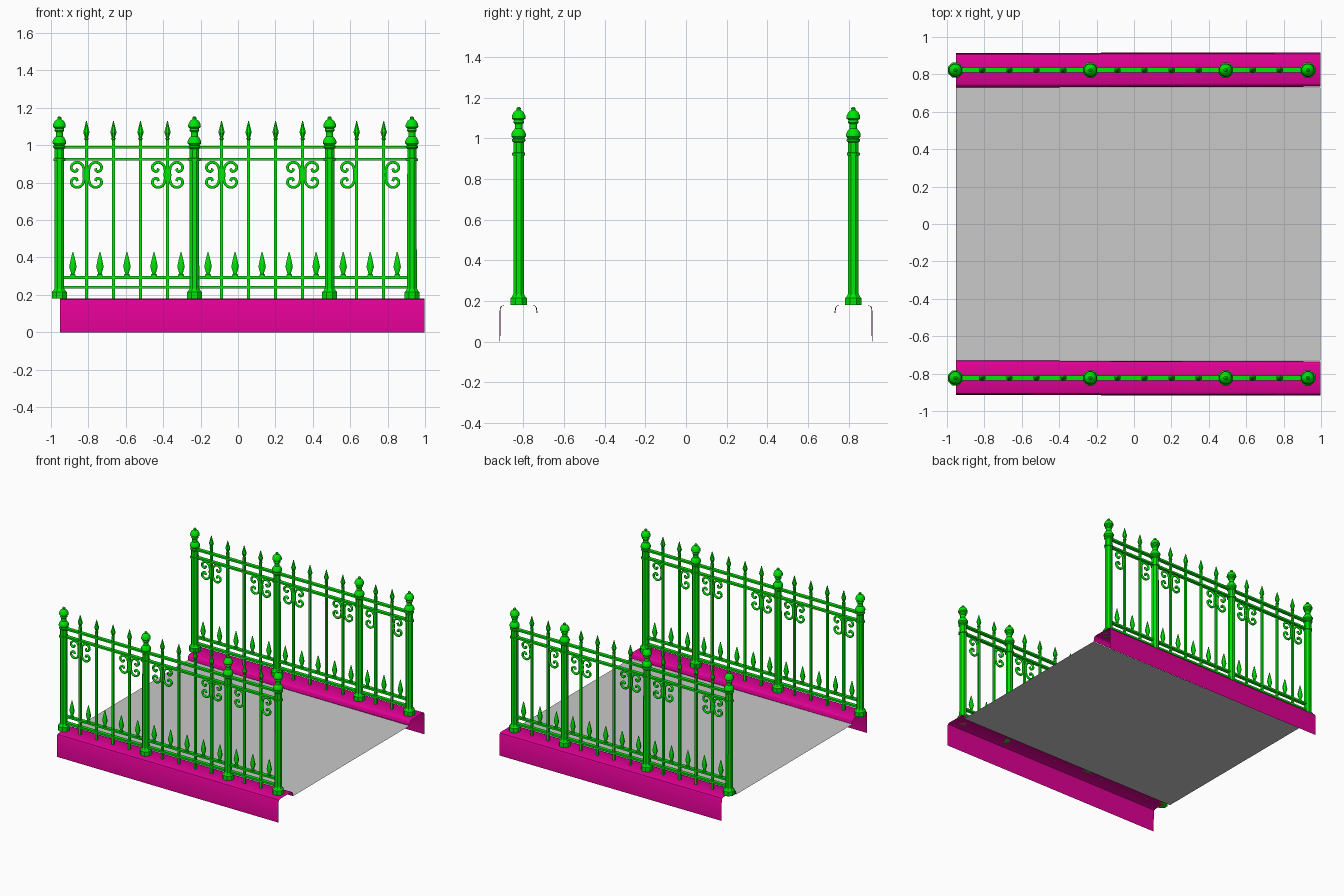
import bpy, bmesh
from math import cos, sin, tau, radians

cube = bpy.data.objects.get("Cube")
if cube:
    bpy.data.objects.remove(cube, do_unlink=True)

FENCE_Y = -0.823
LEFT, RIGHT = -0.953, 0.998
STEP = 0.1445
POSTS = [-0.955, -0.233, 0.49, 0.93]


def material(name, rgb):
    mat = bpy.data.materials.new(name)
    mat.use_nodes = True
    mat.diffuse_color = (*rgb, 1)
    mat.node_tree.nodes["Principled BSDF"].inputs["Base Color"].default_value = (*rgb, 1)
    return mat


green = material("fence green", (0.0, 0.8, 0.002))
magenta = material("curb magenta", (0.75, 0.0, 0.30))
grey = material("deck grey", (0.585, 0.585, 0.585))


def add_mirror(obj):
    mod = obj.modifiers.new("other side", 'MIRROR')
    mod.use_axis = (False, True, False)
    mod.use_mirror_merge = False


def finish(name, bm, mat, mirror=True, smooth=None):
    """Turn a bmesh into an object, mirrored to the other side of the deck."""
    mesh = bpy.data.meshes.new(name)
    bm.to_mesh(mesh)
    bm.free()
    mesh.materials.append(mat)
    obj = bpy.data.objects.new(name, mesh)
    bpy.context.collection.objects.link(obj)
    if smooth:
        bpy.ops.object.select_all(action='DESELECT')
        obj.select_set(True)
        bpy.context.view_layer.objects.active = obj
        bpy.ops.object.shade_smooth_by_angle(angle=radians(smooth))
    if mirror:
        add_mirror(obj)


def lathe(bm, x, profile, sides, flatten=1.0):
    """Closed turned shape with a flat side to the front; profile is (half width, z)."""
    grow = 1 / cos(tau / sides / 2)
    turns = [tau * (i + 0.5) / sides for i in range(sides)]
    rings = [[bm.verts.new((x + r * grow * cos(a), FENCE_Y + flatten * r * grow * sin(a), z))
              for a in turns] for r, z in profile]
    for a, b in zip(rings, rings[1:]):
        for i in range(sides):
            j = (i + 1) % sides
            bm.faces.new((a[i], a[j], b[j], b[i]))
    bm.faces.new(rings[0][::-1])
    bm.faces.new(rings[-1])


def box(bm, x0, x1, z0, z1, depth):
    made = bmesh.ops.create_cube(bm, size=1)["verts"]
    bmesh.ops.scale(bm, verts=made, vec=(x1 - x0, depth, z1 - z0))
    bmesh.ops.translate(bm, verts=made, vec=((x0 + x1) / 2, FENCE_Y, (z0 + z1) / 2))


# Deck sheet
bm = bmesh.new()
bm.faces.new([bm.verts.new((x, y, 0.14)) for x, y in
              ((LEFT, -0.73), (RIGHT, -0.73), (RIGHT, 0.73), (LEFT, 0.73))])
finish("deck", bm, grey, mirror=False)

# Folded curb sheet with rounded shoulders, slightly skewed along its length
bm = bmesh.new()
fold = [(-0.916, 0), (-0.914, 0.163), (-0.908, 0.175), (-0.896, 0.18),
        (-0.752, 0.18), (-0.741, 0.175), (-0.736, 0.165), (-0.732, 0.14)]
rows = [[bm.verts.new((x, y + skew, z)) for x, skew in ((LEFT, 0.002), (RIGHT, -0.002))]
        for y, z in fold]
for a, b in zip(rows, rows[1:]):
    bm.faces.new((a[0], a[1], b[1], b[0]))
finish("curb", bm, magenta, smooth=40)

# Post shafts with stepped foot and collars
bm = bmesh.new()
shaft = [(0.04, 0.18), (0.04, 0.215), (0.033, 0.222), (0.026, 0.235),
         (0.025, 0.915), (0.032, 0.917), (0.032, 0.929), (0.025, 0.931), (0.025, 0.98)]
for x in POSTS:
    lathe(bm, x, shaft, 8)
finish("post_shafts", bm, green)

# Turned post heads
bm = bmesh.new()
head = [(0.025, 0.98), (0.033, 0.987), (0.033, 0.995), (0.027, 1.0), (0.036, 1.01),
        (0.036, 1.022), (0.028, 1.038), (0.019, 1.048), (0.019, 1.07), (0.026, 1.078),
        (0.024, 1.09), (0.034, 1.098), (0.033, 1.112), (0.024, 1.13), (0.01, 1.14),
        (0.011, 1.148), (0.004, 1.155)]
for x in POSTS:
    lathe(bm, x, head, 12)
finish("post_heads", bm, green, smooth=40)

# Horizontal rails
bm = bmesh.new()
for z in (0.241, 0.293, 0.925, 0.989):
    box(bm, POSTS[0], POSTS[-1], z - 0.007, z + 0.007, 0.028)
finish("rails", bm, green)

# Square pickets
pickets = [POSTS[0] + STEP * k for k in range(1, 13) if k % 5]
bm = bmesh.new()
for x in pickets:
    box(bm, x - 0.008, x + 0.008, 0.18, 1.032, 0.016)
finish("pickets", bm, green)

# Spear tips on the pickets
bm = bmesh.new()
tip = [(0.008, 1.028), (0.013, 1.034), (0.008, 1.042), (0.017, 1.07), (0.009, 1.1), (0.002, 1.13)]
for x in pickets:
    lathe(bm, x, tip, 8)
finish("picket_tips", bm, green, smooth=30)

# Short spearheads along the lower rail
bm = bmesh.new()
bud = [(0.008, 0.295), (0.015, 0.3), (0.015, 0.308), (0.009, 0.313),
       (0.02, 0.35), (0.012, 0.39), (0.002, 0.43)]
for k in range(13):
    lathe(bm, POSTS[0] + STEP * (k + 0.5), bud, 8, flatten=0.65)
finish("short_spears", bm, green, smooth=30)

# C-shaped scrolls: upper half, then its reflection below
half = [(0.013, 0), (0.014, 0.035), (0.027, 0.058), (0.05, 0.067), (0.073, 0.057),
        (0.081, 0.038), (0.071, 0.021), (0.054, 0.02), (0.049, 0.034)]
scroll = half[::-1] + [(x, -z) for x, z in half[1:]]
both, left, right = (-1, 1), (-1,), (1,)
sides_at = {1: both, 4: both, 6: both, 9: both, 11: left, 12: right}
curve = bpy.data.curves.new("scroll_path", 'CURVE')
curve.dimensions = '3D'
curve.bevel_depth = 0.0085
curve.bevel_resolution = 1
curve.resolution_u = 3
curve.use_fill_caps = True
for k, sides in sides_at.items():
    for side in sides:
        spline = curve.splines.new('BEZIER')
        spline.bezier_points.add(len(scroll) - 1)
        for point, (dx, dz) in zip(spline.bezier_points, scroll):
            point.co = (POSTS[0] + STEP * k + side * dx, FENCE_Y, 0.842 + dz)
            point.handle_left_type = point.handle_right_type = 'AUTO'
curve.materials.append(green)
scrolls = bpy.data.objects.new("scrolls", curve)
bpy.context.collection.objects.link(scrolls)
add_mirror(scrolls)
